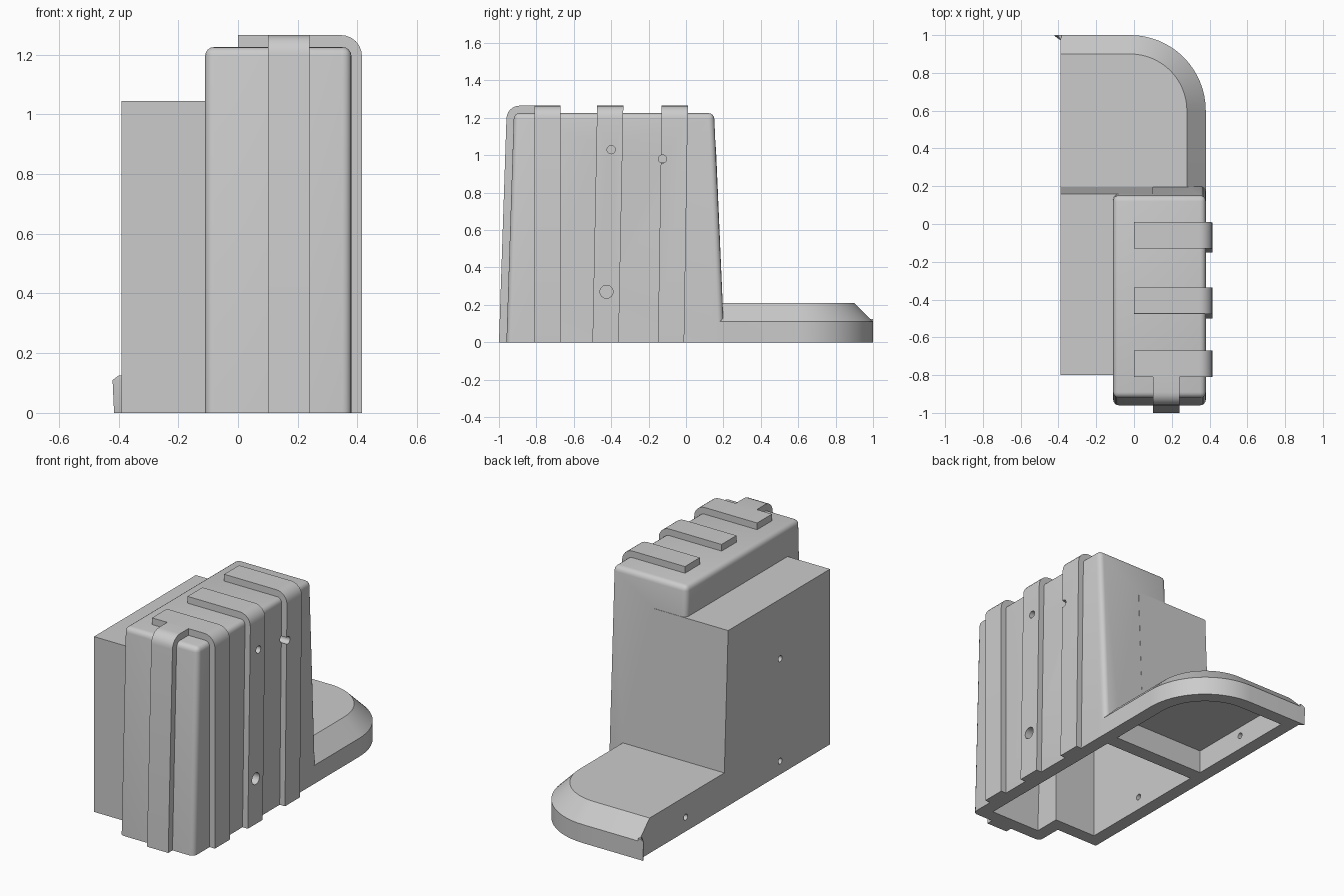
import bpy, bmesh, math

cube = bpy.data.objects.get("Cube")
if cube:
    bpy.data.objects.remove(cube, do_unlink=True)

grey = bpy.data.materials.new("plain grey")
grey.use_nodes = True
COLOUR = (0.6, 0.6, 0.6, 1)
grey.diffuse_color = COLOUR
grey.node_tree.nodes["Principled BSDF"].inputs["Base Color"].default_value = COLOUR


def loft(name, rings, bevel=0):
    """Closed solid through rings of equal point count, optionally rounded except at the bottom."""
    bm = bmesh.new()
    loops = [[bm.verts.new(p) for p in ring] for ring in rings]
    bm.faces.new(loops[0])
    bm.faces.new(loops[-1])
    n = len(loops[0])
    for a, b in zip(loops, loops[1:]):
        for i in range(n):
            j = (i + 1) % n
            bm.faces.new((a[i], a[j], b[j], b[i]))
    bmesh.ops.recalc_face_normals(bm, faces=bm.faces)
    if bevel:
        edges = [e for e in bm.edges if max(v.co.z for v in e.verts) > 0.01]
        bmesh.ops.bevel(bm, geom=edges, offset=bevel, segments=4, profile=0.5, affect='EDGES')
    mesh = bpy.data.meshes.new(name)
    bm.to_mesh(mesh)
    bm.free()
    mesh.materials.append(grey)
    obj = bpy.data.objects.new(name, mesh)
    bpy.context.collection.objects.link(obj)
    return obj


def tapered_box(name, x0, x1, low, high, z0, z1, bevel=0):
    """Box whose front and back lean: low and high are the (front, back) y at each end."""
    rings = [[(x0, f, z), (x1, f, z), (x1, b, z), (x0, b, z)]
             for (f, b), z in ((low, z0), (high, z1))]
    return loft(name, rings, bevel)


def combine(target, tool, operation, keep=False):
    mod = target.modifiers.new("cut", 'BOOLEAN')
    mod.operation = operation
    mod.solver = 'EXACT'
    mod.object = tool
    with bpy.context.temp_override(object=target, active_object=target):
        bpy.ops.object.modifier_apply(modifier=mod.name)
    if not keep:
        bpy.data.objects.remove(tool, do_unlink=True)


def arc(cx, cy, r, start, end, steps):
    angles = [math.radians(start + (end - start) * i / steps) for i in range(steps + 1)]
    return [(cx + r * math.cos(a), cy + r * math.sin(a)) for a in angles]


def foot_outline(inset, front, left=-0.39, steps=16):
    corner = arc(-0.02, 0.6, 0.4 - inset, 0, 90, steps)
    return [(left, front), (0.38 - inset, front)] + corner + [(left, 1 - inset)]


def strap(name, outer_low, outer_top, inner_low, inner_top, end, place):
    """Rounded L-shaped strip; place maps (outward, z, side) to a point."""
    top, r = 1.265, 0.07
    profile = [(inner_low, 0), (outer_low, 0)]
    profile += arc(outer_top - r, top - r, r, 0, 90, 6)
    profile += [(end, top), (end, 1.2), (inner_top, 1.2)]
    return loft(name, [[place(u, z, side) for u, z in profile] for side in (0, 1)])


# Outer shell: tall body, lower side block, rounded foot
shell = tapered_box("shell", -0.11, 0.38, (-0.96, 0.205), (-0.92, 0.15), 0, 1.225, 0.03)
combine(shell, tapered_box("side_block", -0.39, 0.1, (-0.8, 0.205), (-0.8, 0.16), 0, 1.045), 'UNION')
foot_rings = [[(x, y, z) for x, y in foot_outline(inset, 0.14)]
              for inset, z in ((0, 0), (0, 0.11), (0.1, 0.21))]
combine(shell, loft("foot", foot_rings), 'UNION')

# Hollow underside with a dividing wall
combine(shell, tapered_box("body_cavity", -0.03, 0.30, (-0.88, 0.125), (-0.84, 0.075), -0.02, 1.14),
        'DIFFERENCE')
combine(shell, tapered_box("block_cavity", -0.31, 0.1, (-0.72, 0.125), (-0.72, 0.085), -0.02, 0.96),
        'DIFFERENCE')
foot_hollow = [[(x, y, z) for x, y in foot_outline(inset, 0.21, -0.31)]
               for inset, z in ((0.08, -0.02), (0.08, 0.08), (0.14, 0.14))]
combine(shell, loft("foot_cavity", foot_hollow), 'DIFFERENCE')

# Straps over the top and down the side, leaning slightly
ribs = []
for name, y_low, y_top in (("front_rib", -0.81, -0.81),
                           ("middle_rib", -0.5, -0.475),
                           ("back_rib", -0.15, -0.13)):
    def place(u, z, side, low=y_low, high=y_top):
        return (u, low + (high - low) * z / 1.265 + 0.14 * side, z)
    ribs.append(strap(name, 0.415, 0.415, 0.35, 0.35, 0, place))

# Strap down the front
front_strap = strap("front_strap", 1.0, 0.96, 0.93, 0.88, 0.74,
                    lambda u, z, side: (0.1 + 0.14 * side, -u, z))

# Small flared lip at the end of the foot
lip = loft("foot_lip", [[(-0.385, 0.97, z), (-0.385, 1, z), (-0.39 - out, 1, z), (-0.39 - out, 0.995, z)]
                        for z, out in ((0, 0.025), (0.11, 0.03), (0.125, 0.01))])

# Round holes: (inner x, outer x, y, z, radius)
holes = [(0.34, 0.5, -0.40, 1.03, 0.022),
         (0.34, 0.5, -0.425, 0.27, 0.035),
         (0.2, 0.5, -0.125, 0.98, 0.022),
         (-0.5, -0.25, -0.33, 0.08, 0.018),
         (-0.5, -0.25, -0.33, 0.69, 0.018),
         (-0.5, -0.25, 0.56, 0.085, 0.018)]
for x0, x1, y, z, r in holes:
    circle = arc(y, z, r, 0, 345, 23)
    drill = loft("drill", [[(x, a, b) for a, b in circle] for x in (x0, x1)])
    if x0 > 0:
        combine(ribs[1] if y < -0.2 else ribs[2], drill, 'DIFFERENCE', keep=True)
    combine(shell, drill, 'DIFFERENCE')

# Smooth the rounded corners, keep the rest crisp
for obj in [shell, front_strap, lip] + ribs:
    bpy.ops.object.select_all(action='DESELECT')
    obj.select_set(True)
    bpy.context.view_layer.objects.active = obj
    bpy.ops.object.shade_smooth_by_angle(angle=math.radians(30))
